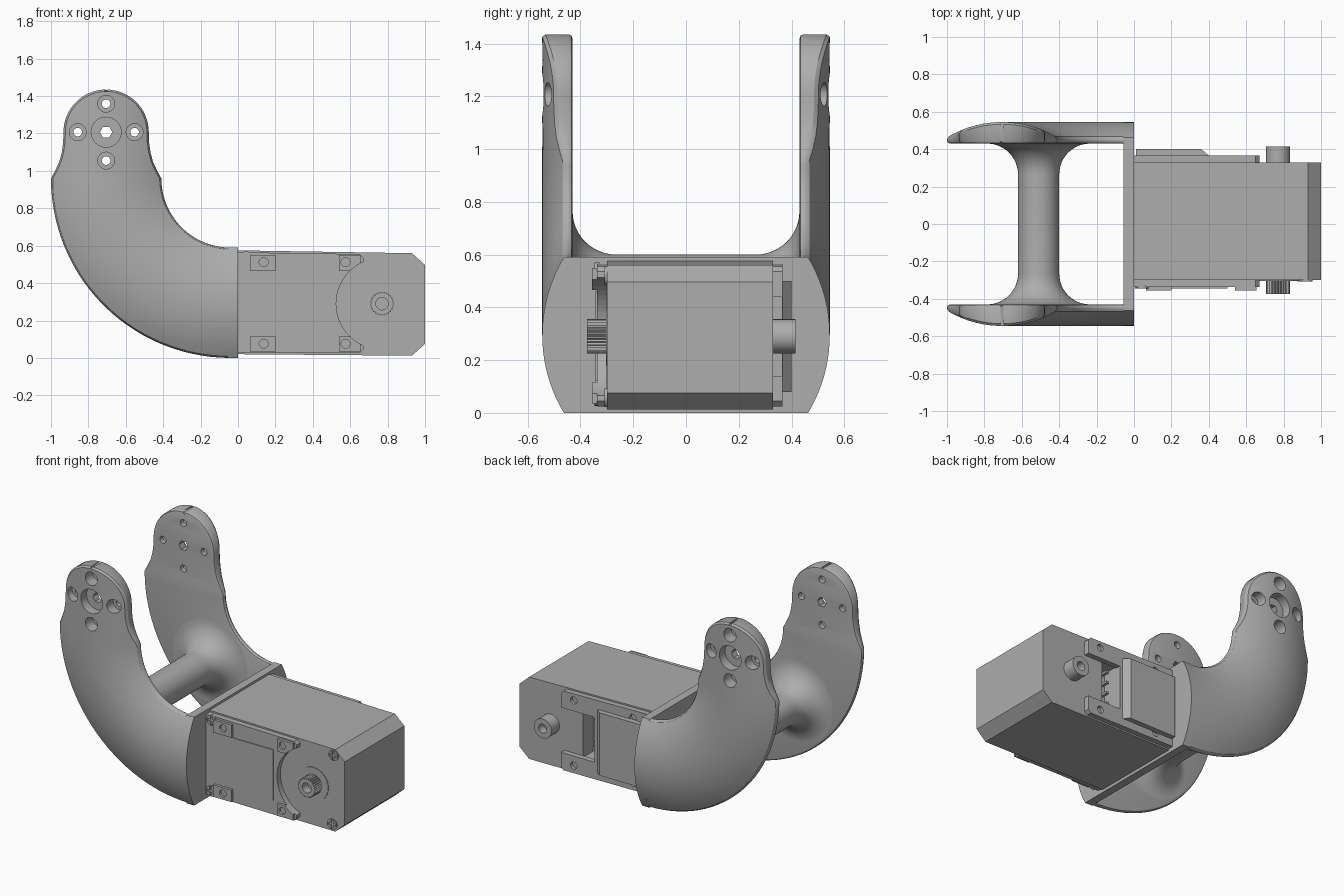
import bpy, bmesh
from math import sin, cos, pi, sqrt, radians

if "Cube" in bpy.data.objects:
    bpy.data.objects.remove(bpy.data.objects["Cube"])

grey = bpy.data.materials.new("mid grey")
grey.use_nodes = True
COL = (0.42, 0.42, 0.42, 1)
grey.diffuse_color = COL
grey.node_tree.nodes["Principled BSDF"].inputs["Base Color"].default_value = COL


def finish(name, bm):
    bmesh.ops.recalc_face_normals(bm, faces=bm.faces)
    me = bpy.data.meshes.new(name)
    bm.to_mesh(me)
    bm.free()
    me.materials.append(grey)
    ob = bpy.data.objects.new(name, me)
    bpy.context.collection.objects.link(ob)
    return ob


def loft(name, loops):
    """Skin closed loops of equal length and cap both ends."""
    bm = bmesh.new()
    rings = [[bm.verts.new(p) for p in lp] for lp in loops]
    n = len(rings[0])
    for a, b in zip(rings, rings[1:]):
        for i in range(n):
            j = (i + 1) % n
            bm.faces.new((a[i], a[j], b[j], b[i]))
    bm.faces.new(rings[0])
    bm.faces.new(rings[-1])
    return finish(name, bm)


def prism(name, pts, axis, lo, hi):
    place = {"x": lambda p, d: (d, p[0], p[1]),
             "y": lambda p, d: (p[0], d, p[1]),
             "z": lambda p, d: (p[0], p[1], d)}[axis]
    return loft(name, [[place(p, d) for p in pts] for d in (lo, hi)])


def box(name, x0, x1, y0, y1, z0, z1):
    return prism(name, [(x0, z0), (x1, z0), (x1, z1), (x0, z1)], "y", y0, y1)


def lathe(name, x, z, profile, n=40):
    """Turned part about a y-parallel axis; profile holds (y, radius)."""
    return loft(name, [[(x + r * cos(2 * pi * i / n), y, z + r * sin(2 * pi * i / n))
                        for i in range(n)] for y, r in profile])


def cyl(name, x, z, r, y0, y1, n=32):
    return lathe(name, x, z, [(y0, r), (y1, r)], n)


def bake(ob):
    dg = bpy.context.evaluated_depsgraph_get()
    me = bpy.data.meshes.new_from_object(ob.evaluated_get(dg))
    ob.modifiers.clear()
    ob.data = me


def cut(ob, cutters):
    for c in cutters:
        m = ob.modifiers.new("cut", "BOOLEAN")
        m.operation, m.solver, m.object = "DIFFERENCE", "EXACT", c
        bake(ob)
        bpy.data.objects.remove(c)


def smooth(ob, angle=35):
    bpy.ops.object.select_all(action="DESELECT")
    ob.select_set(True)
    bpy.context.view_layer.objects.active = ob
    bpy.ops.object.shade_smooth_by_angle(angle=radians(angle))


# ---- bracket arms: bulged section swept along a quarter bend, then a round head
HALF, INNER, CX, CZ, MID = 0.295, 0.43, -0.04, 0.96, 0.665
HEAD_Z, HEAD_R, HEAD_X = 1.207, 0.228, CX - MID
BULGE = 0.572


def outer(w):
    return 0.545 - BULGE + sqrt(BULGE ** 2 - w * w)


def bend(a):
    return lambda d: ((CX + MID * cos(a), CZ + MID * sin(a)), (cos(a), sin(a)), HALF - d)


def neck(z, w):
    return lambda d: ((HEAD_X, z), (-1, 0), w - d)


def tip(a):
    return lambda d: ((HEAD_X, HEAD_Z + (HEAD_R - d) * sin(a)), (-1, 0), (HEAD_R - d) * cos(a))


stations = [lambda d: ((0, CZ - MID), (0, -1), HALF - d)]
stations += [bend(radians(270 - 90 * i / 28)) for i in range(29)]
stations += [neck(z, w) for z, w in ((1.0, 0.273), (1.05, 0.25), (1.1, 0.237), (1.15, 0.23))]
stations += [tip(radians(88 * i / 16)) for i in range(17)]


def section(st):
    loop = []

    def add(d, t, y=None):
        (px, pz), (ux, uz), w = st(d)
        loop.append((px + ux * w * t, outer(w * t) if y is None else y, pz + uz * w * t))
    edge = outer(st(0)[2]) - 0.012
    rim = ((0, edge), (0, INNER + 0.014), (0.005, INNER + 0.004), (0.018, INNER))
    for i in range(17):
        add(0.01, -1 + i / 8)
    for d, y in rim:
        add(d, 1, y)
    for d, y in reversed(rim):
        add(d, -1, y)
    return loop


arms = loft("bracket_arms", [section(s) for s in stations])
holes = [cyl("bore", HEAD_X, HEAD_Z, 0.08, 0.48, 0.7),
         cyl("bolt_bore", HEAD_X, HEAD_Z, 0.033, 0.3, 0.7, 6)]
for dx, dz in ((1, 0), (-1, 0), (0, 1), (0, -1)):
    x, z = HEAD_X + 0.152 * dx, HEAD_Z + 0.152 * dz
    holes += [cyl("bore", x, z, 0.045, 0.465, 0.7), cyl("pin_bore", x, z, 0.023, 0.3, 0.7)]
cut(arms, holes)
arms.modifiers.new("mirror", "MIRROR").use_axis = (False, True, False)
bake(arms)
smooth(arms, 30)

# ---- mounting plate and flared cross bar
ws = [-HALF + 2 * HALF * i / 20 for i in range(21)]
side = [(outer(w), HALF + w) for w in ws]
plate = prism("mounting_plate", side + [(-y, z) for y, z in reversed(side)], "x", -0.055, 0)
smooth(plate)

FL = 0.165
ramp = [(0.43 - FL + FL * sin(t), 0.11 + FL - FL * cos(t))
        for t in (pi / 2 * i / 12 for i in range(13))]
bar = lathe("cross_bar", -0.51, 0.49,
            [(-y, r) for y, r in reversed(ramp)] + ramp, 48)
smooth(bar, 40)

# ---- motor housing
AX, AZ = 0.77, 0.29
body = prism("motor_body", [(-0.01, 0.02), (0.93, 0.012), (1, 0.075), (1, 0.497),
                            (0.93, 0.56), (-0.01, 0.575)], "y", -0.30, 0.33)
cut(body, [box("slot", 0.42, 0.53, 0.22, 0.5, 0.13, 0.45)])

SHAPE = [(-0.01, 0.03), (0.65, 0.025), (0.67, 0.045), (0.67, 0.535), (0.65, 0.555), (-0.01, 0.565)]


def arc_cutter():
    return cyl("arc", AX, AZ, 0.245, -0.5, -0.301, 64)


front = prism("front_cover", SHAPE, "y", -0.338, -0.30)
cut(front, [arc_cutter()])
back = prism("back_cover", SHAPE, "y", 0.33, 0.366)
cut(back, [box("gap", 0.42, 0.8, 0.2, 0.5, 0.14, 0.44)])

# mounting ears with screw holes on the front, plain holes on the back
for k, (x0, x1, hx) in enumerate(((0.065, 0.2, 0.137), (0.54, 0.655, 0.575))):
    for z0, z1, hz in ((0.035, 0.115, 0.076), (0.465, 0.55, 0.512)):
        ear = box("front_ear", x0, x1, -0.356, -0.33, z0, z1)
        cut(ear, [arc_cutter(), cyl("hole", hx, hz, 0.024, -0.5, -0.34, 20)])
        cut(back, [cyl("hole", hx, hz, 0.024, 0.345, 0.5, 20)])

# front panel edge and back cover box with a sloped end
box("front_panel", 0.2, 0.5, -0.344, -0.33, 0.12, 0.46)
prism("back_box", [(0.01, 0.36), (0.01, 0.4), (0.36, 0.4), (0.4, 0.366), (0.4, 0.36)],
      "z", 0.08, 0.5)

# connector pins in the rear slot
for i in range(4):
    z = 0.18 + 0.073 * i
    box("connector_pin", 0.46, 0.48, 0.21, 0.31, z, z + 0.015)

# cross-headed corner screws
for x, z, y in ((0.045, 0.535, -0.338), (0.04, 0.062, -0.338),
                (0.92, 0.52, -0.30), (0.91, 0.058, -0.30)):
    screw = cyl("corner_screw", x, z, 0.035, y - 0.008, y + 0.01, 24)
    cut(screw, [box("groove", x - a, x + a, y - 0.1, y - 0.001, z - b, z + b)
                for a, b in ((0.028, 0.007), (0.007, 0.028))])

# ---- output shaft, its seat, and the rear idler boss
seat = cyl("shaft_seat", AX, AZ, 0.11, -0.304, -0.29, 48)
spline = prism("output_spline",
               [(AX + r * cos(2 * pi * i / 60), AZ + r * sin(2 * pi * i / 60))
                for i in range(60) for r in [0.065 if i % 2 else 0.058]], "y", -0.375, -0.29)
cut(spline, [cyl("hole", AX, AZ, 0.033, -0.5, -0.32)])
idler = cyl("idler_boss", AX, AZ, 0.065, 0.32, 0.415)
cut(idler, [cyl("hole", AX, AZ, 0.03, 0.36, 0.5)])
for ob in (seat, idler):
    smooth(ob)
